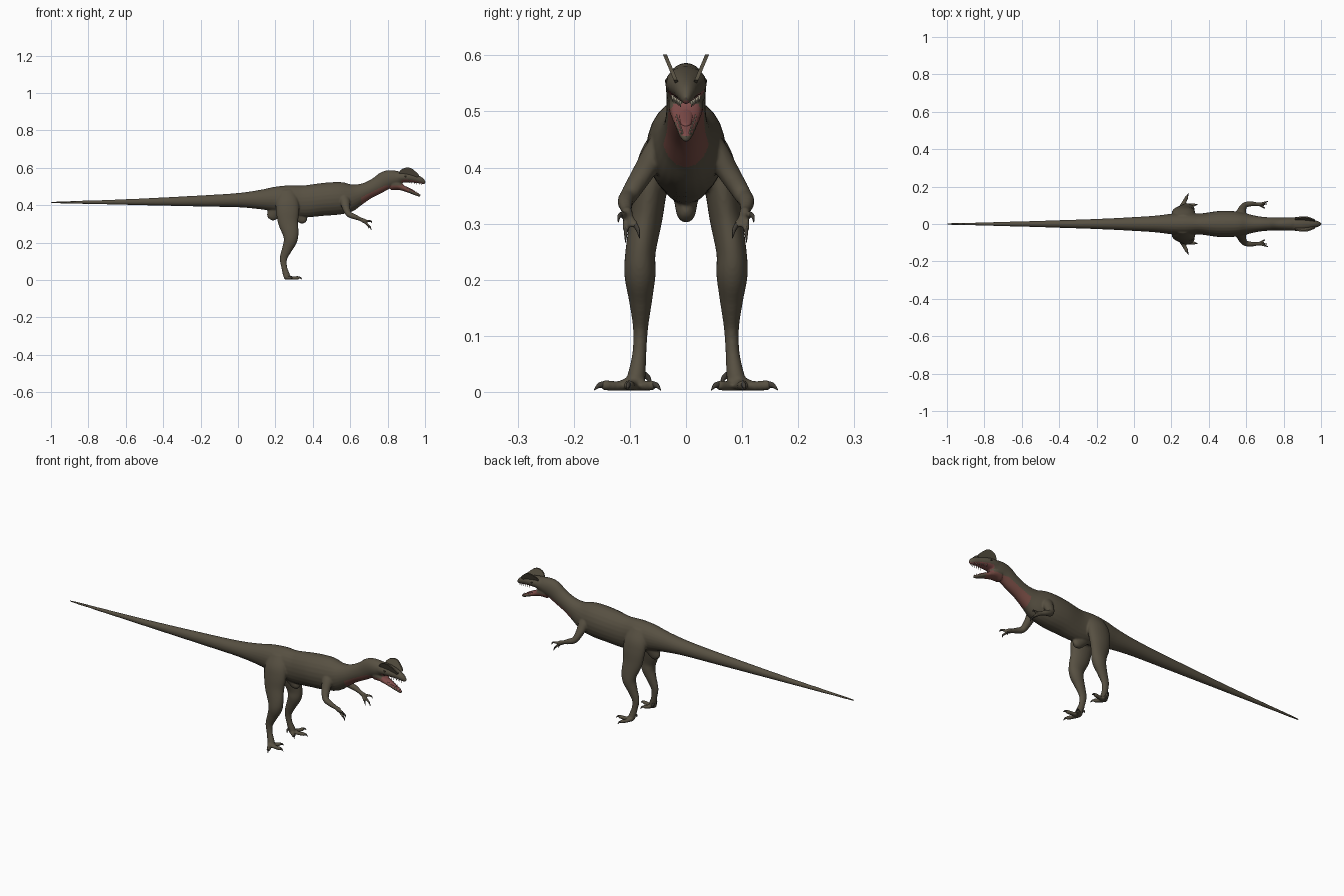
import bpy, bmesh, math
from mathutils import Vector


def material(name, rgb):
    m = bpy.data.materials.new(name)
    m.diffuse_color = (*rgb, 1)
    return m


HIDE = material("olive brown hide", (0.095, 0.080, 0.054))
RED = material("throat red", (0.18, 0.070, 0.056))
MOUTH = material("mouth pink", (0.22, 0.075, 0.07))
CLAW = material("dark claw", (0.055, 0.048, 0.038))
EYE = material("eye black", (0.02, 0.016, 0.01))
TOOTH = material("tooth ivory", (0.45, 0.40, 0.30))


def spline(p, n):
    """Catmull-Rom samples through tuples of any length."""
    p = [Vector(q) for q in p]
    out = []
    for i in range(len(p) - 1):
        b, c = p[i], p[i + 1]
        a = p[i - 1] if i else b * 2 - c
        d = p[i + 2] if i + 2 < len(p) else c * 2 - b
        for k in range(n):
            t = k / n
            out.append(0.5 * (2 * b + (c - a) * t + (2 * a - 5 * b + 4 * c - d) * t * t
                              + (3 * b - a - 3 * c + d) * t ** 3))
    return out + [p[-1]]


def tube(bm, stations, ref=(0, 1, 0), side=1, n=6, seg=24):
    """Loft ellipses (x, y, z, radius along ref, other radius); side=-1 mirrors in y."""
    s = spline(stations, n)
    pos = [Vector(q[:3]) for q in s]
    rings = []
    for i, q in enumerate(s):
        t = (pos[min(i + 1, len(s) - 1)] - pos[max(i - 1, 0)]).normalized()
        u = Vector(ref)
        u = (u - t * u.dot(t)).normalized()
        v = t.cross(u)
        ring = []
        for k in range(seg):
            a = 2 * math.pi * k / seg
            c = pos[i] + u * max(q[3], 0.0006) * math.cos(a) + v * max(q[4], 0.0006) * math.sin(a)
            ring.append(bm.verts.new((c.x, c.y * side, c.z)))
        rings.append(ring)
    for a, b in zip(rings, rings[1:]):
        for k in range(seg):
            j = (k + 1) % seg
            bm.faces.new((a[k], a[j], b[j], b[k]))
    bm.faces.new(rings[0][::-1])
    bm.faces.new(rings[-1])


def finish(bm, name, mat, smooth=True):
    bmesh.ops.recalc_face_normals(bm, faces=bm.faces[:])
    me = bpy.data.meshes.new(name)
    bm.to_mesh(me)
    bm.free()
    me.materials.append(mat)
    me.polygons.foreach_set("use_smooth", [smooth] * len(me.polygons))
    ob = bpy.data.objects.new(name, me)
    bpy.context.collection.objects.link(ob)
    return ob


skin = bmesh.new()

# tail, trunk: (x, top, bottom, half width), then neck
trunk = [(-1, .419, .411, .004), (-.6, .432, .402, .014), (-.2, .452, .393, .027),
         (0, .465, .389, .037), (.12, .482, .378, .045), (.2, .499, .365, .055),
         (.27, .506, .35, .06), (.35, .505, .335, .056), (.45, .518, .343, .069),
         (.53, .524, .349, .069), (.59, .52, .362, .059), (.64, .514, .397, .046)]
body = [(x, 0, (a + b) / 2, w, (a - b) / 2) for x, a, b, w in trunk]
body += [(.69, 0, .477, .038, .046), (.745, 0, .505, .035, .046), (.79, 0, .533, .035, .05),
         (.83, 0, .543, .036, .044), (.87, 0, .546, .034, .033)]
tube(skin, body)

# skull and lower jaw
tube(skin, [(.83, 0, .545, .034, .04), (.875, 0, .55, .037, .03), (.91, 0, .548, .034, .026),
            (.95, 0, .541, .024, .022), (.98, 0, .531, .016, .017), (1, 0, .518, .006, .008)])
tube(skin, [(.825, 0, .515, .03, .036), (.85, 0, .508, .031, .028), (.88, 0, .493, .027, .016),
            (.92, 0, .475, .02, .011), (.955, 0, .459, .013, .009), (.975, 0, .45, .006, .006)])

# hip bone bumps under the belly
tube(skin, [(.31, 0, .37, .025, .04), (.335, 0, .335, .02, .03), (.352, 0, .318, .016, .022),
            (.36, 0, .309, .008, .01)])
tube(skin, [(.21, 0, .39, .03, .05), (.19, 0, .355, .022, .035), (.178, 0, .335, .016, .026),
            (.172, 0, .325, .008, .014)])

leg = [(.26, .032, .475, .018, .04), (.263, .05, .42, .032, .06), (.265, .063, .37, .031, .062),
       (.268, .071, .31, .029, .054), (.281, .081, .25, .027, .043), (.28, .082, .21, .028, .036),
       (.262, .081, .165, .021, .027), (.243, .081, .115, .0135, .02), (.247, .083, .07, .0125, .0155),
       (.258, .088, .03, .016, .018), (.264, .092, .012, .018, .017)]
arm = [(.565, .035, .455, .02, .03), (.572, .055, .425, .022, .028), (.578, .078, .388, .019, .022),
       (.592, .1, .353, .016, .016), (.622, .108, .339, .014, .014), (.655, .106, .325, .010, .010),
       (.672, .105, .317, .013, .010), (.68, .105, .312, .009, .008)]
toe_tips = [(.322, .102), (.283, .145), (.29, .06)]
finger_tips = [(.702, .116, .316), (.7, .107, .29), (.69, .09, .297)]

claws = bmesh.new()
for side in (1, -1):
    tube(skin, leg, side=side)
    tube(skin, arm, ref=(0, 0, 1), side=side)
    # toes with claws
    for x, y in toe_tips:
        b, e = Vector((.257, .094, .016)), Vector((x, y, .012))
        d = (e - b).normalized()
        m = (b + e) / 2
        tube(skin, [(*b, .014, .014), (m.x, m.y, .011, .009, .011), (*e, .009, .009),
                    (*(e + d * .008), .004, .004)], ref=(0, 0, 1), side=side, n=4, seg=16)
        tube(claws, [(*(e - d * .004), .0065, .0055), (*(e + d * .01 + Vector((0, 0, .001))), .005, .004),
                     (*(e + d * .021 - Vector((0, 0, .007))), .0006, .0006)],
             ref=(0, 0, 1), side=side, n=4, seg=10)
    # dew claw at the back of the foot
    tube(claws, [(.25, .08, .035, .006, .006), (.246, .068, .026, .005, .005), (.25, .062, .014, .001, .001)],
         ref=(1, 0, 0), side=side, n=4, seg=10)
    # fingers with hooked claws
    for tip in finger_tips:
        b, e = Vector((.668, .105, .318)), Vector(tip)
        d = (e - b).normalized()
        tube(skin, [(*b, .008, .008), (*((b + e) / 2), .0065, .0065), (*e, .006, .006),
                    (*(e + d * .005), .003, .003)], ref=(0, 0, 1), side=side, n=4, seg=12)
        tube(claws, [(*(e - d * .003), .005, .004), (*(e + d * .01 - Vector((0, 0, .002))), .004, .003),
                     (*(e + d * .016 - Vector((0, 0, .013))), .0006, .0006)],
             ref=(0, 0, 1), side=side, n=4, seg=10)
finish(claws, "claws", CLAW)

# fuse all skin parts into one smooth hide
raw = finish(skin, "skin_parts", HIDE)
r = raw.modifiers.new("fuse", 'REMESH')
r.mode = 'VOXEL'
r.voxel_size = 0.004
s = raw.modifiers.new("soften", 'SMOOTH')
s.factor = 0.5
s.iterations = 4
dg = bpy.context.evaluated_depsgraph_get()
me = bpy.data.meshes.new_from_object(raw.evaluated_get(dg))
bpy.data.objects.remove(raw)
me.materials.clear()
for m in (HIDE, RED, MOUTH):
    me.materials.append(m)
for p in me.polygons:
    c, nz = p.center, p.normal.z
    p.use_smooth = True
    p.material_index = 0
    if .66 < c.x < .915 and c.z < min(.458 + (c.x - .69) * .5, .505) and abs(c.y) < .045:
        p.material_index = 1          # red front of neck and throat
    if c.x > .872 and ((nz > .45 and c.z < .515) or (nz < -.55 and c.z > .505)):
        p.material_index = 2          # inside of the mouth
bpy.context.collection.objects.link(bpy.data.objects.new("body", me))

# fine tail end
bm = bmesh.new()
tube(bm, [(-.9, 0, .4155, .0065, .0055), (-.95, 0, .415, .005, .0045), (-1, 0, .415, .001, .001)], n=4, seg=12)
finish(bm, "tail_tip", HIDE)

# tongue
bm = bmesh.new()
tube(bm, [(.875, 0, .505, .012, .006), (.905, 0, .492, .012, .005), (.935, 0, .478, .009, .004),
          (.945, 0, .474, .002, .002)], n=4, seg=14)
finish(bm, "tongue", MOUTH)

# pair of thin head crests leaning outward
outline = spline([(.865, .548), (.861, .572), (.874, .591), (.9, .601), (.925, .598),
                  (.947, .582), (.968, .556), (.93, .546), (.895, .543), (.865, .548)], 4)[:-1]
bm = bmesh.new()
for side in (1, -1):
    rims = [[bm.verts.new((q[0], side * (.016 + (q[1] - .55) * .42 + o), q[1])) for q in outline]
            for o in (-.0035, .0035)]
    n = len(outline)
    for k in range(n):
        j = (k + 1) % n
        bm.faces.new((rims[0][k], rims[0][j], rims[1][j], rims[1][k]))
    bm.faces.new(rims[0])
    bm.faces.new(rims[1][::-1])
finish(bm, "head_crests", HIDE, smooth=False)

# eyes
bm = bmesh.new()
for side in (1, -1):
    tube(bm, [(.896, .028, .554, .006, .006), (.896, .034, .554, .006, .006),
              (.896, .037, .554, .002, .002)], ref=(0, 0, 1), side=side, n=3, seg=12)
finish(bm, "eyes", EYE)

# small teeth along both jaws
bm = bmesh.new()
for side in (1, -1):
    for i in range(6):
        t = i / 5
        x, y = .915 + .067 * t, .024 - .014 * t
        z = .529 - .01 * t
        tube(bm, [(x, y, z, .0025, .002), (x, y, z - .011, .0005, .0005)], side=side, n=1, seg=6)
        x, y, z = .905 + .06 * t, .017 - .01 * t, .487 - .027 * t
        tube(bm, [(x, y, z, .002, .002), (x, y, z + .008, .0005, .0005)], side=side, n=1, seg=6)
finish(bm, "teeth", TOOTH)
